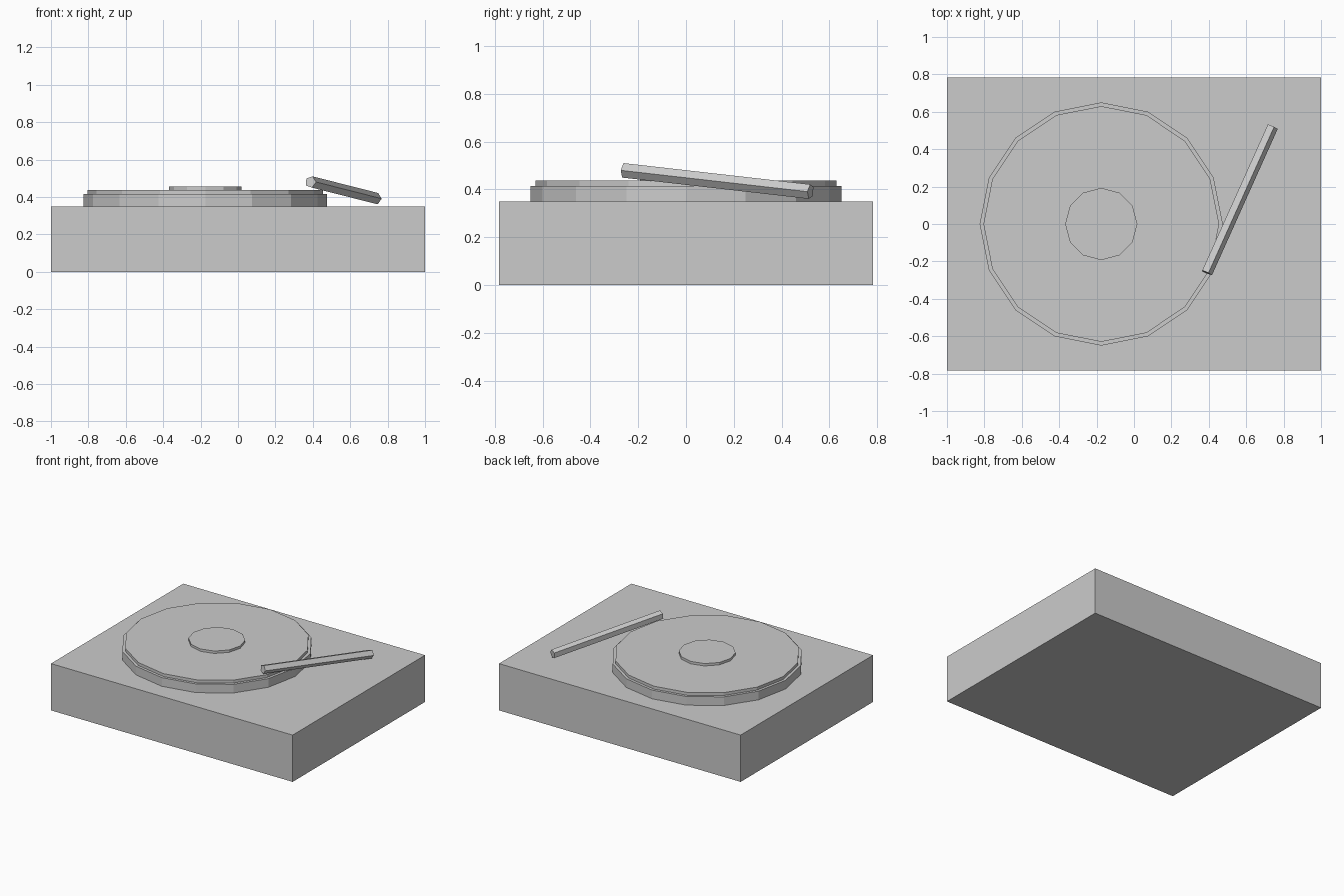
import bpy
from mathutils import Matrix, Vector

cube = bpy.data.objects.get("Cube")
if cube:
    bpy.data.objects.remove(cube, do_unlink=True)

# Single plain grey for every part
grey = bpy.data.materials.new("light_grey")
grey.use_nodes = True
colour = (0.6, 0.6, 0.6, 1)
grey.diffuse_color = colour
grey.node_tree.nodes["Principled BSDF"].inputs["Base Color"].default_value = colour


def finish(name):
    obj = bpy.context.object
    obj.name = obj.data.name = name
    obj.data.materials.append(grey)
    return obj


def disc(name, sides, radius, bottom, top):
    """Upright flat-sided disc on the platter axis."""
    bpy.ops.mesh.primitive_cylinder_add(
        vertices=sides, radius=radius, depth=top - bottom,
        location=(-0.175, 0, (bottom + top) / 2))
    return finish(name)


# Box-shaped body
bpy.ops.mesh.primitive_cube_add(size=1, location=(0, 0, 0.175))
body = finish("body")
body.data.transform(Matrix.Diagonal((2, 1.565, 0.35, 1)))

# Platter, record and centre label stacked on one axis
disc("platter", 16, 0.65, 0.35, 0.415)
disc("record", 16, 0.63, 0.415, 0.437)
disc("record_label", 12, 0.193, 0.437, 0.455)

# Five-sided tone arm sloping down towards the back
near, far = Vector((0.388, -0.26, 0.48)), Vector((0.739, 0.521, 0.391))
along = (far - near).normalized()
side = along.cross(Vector((0, 0, 1))).normalized()
up = side.cross(along)
bpy.ops.mesh.primitive_cylinder_add(vertices=5, radius=0.032, depth=(far - near).length)
arm = finish("tone_arm")
# One corner of the section points sideways, to the outside
frame = Matrix((up, side, -along)).transposed()
if frame.determinant() < 0:
    frame = Matrix((up, side, along)).transposed()
arm.matrix_world = Matrix.Translation((near + far) / 2) @ frame.to_4x4()
